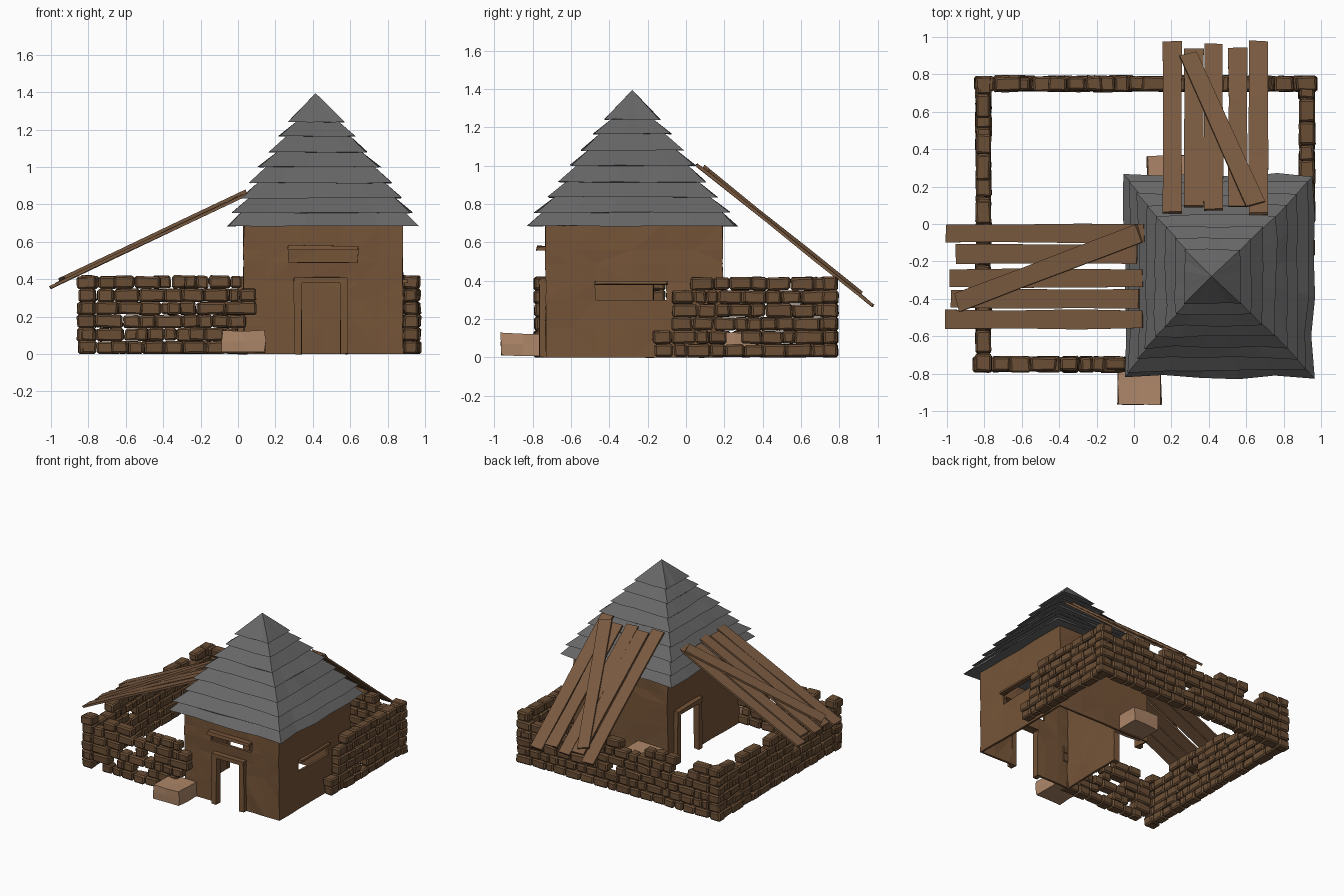
import bpy, bmesh, math, random
from mathutils import Vector, Matrix, noise

random.seed(4)
if "Cube" in bpy.data.objects:
    bpy.data.objects.remove(bpy.data.objects["Cube"], do_unlink=True)


def material(name, rgb):
    m = bpy.data.materials.new(name)
    m.use_nodes = True
    m.diffuse_color = (*rgb, 1)
    bsdf = m.node_tree.nodes["Principled BSDF"]
    bsdf.inputs["Base Color"].default_value = (*rgb, 1)
    bsdf.inputs["Roughness"].default_value = 0.9
    return m


CLAY = material("clay_brown", (0.18, 0.09, 0.04))
STONE = material("stone_brown", (0.145, 0.077, 0.036))
PLANK = material("plank_brown", (0.19, 0.1, 0.05))
SLATE = material("slate_grey", (0.135, 0.135, 0.135))
CRATE = material("pale_wood", (0.42, 0.24, 0.14))


def finish(name, bm, mat, bevel=0):
    bmesh.ops.recalc_face_normals(bm, faces=bm.faces)
    me = bpy.data.meshes.new(name)
    bm.to_mesh(me)
    bm.free()
    me.materials.append(mat)
    ob = bpy.data.objects.new(name, me)
    bpy.context.collection.objects.link(ob)
    if bevel:
        mod = ob.modifiers.new("chipped_edges", 'BEVEL')
        mod.width, mod.segments = bevel, 1
    return ob


def rand(a):
    return random.uniform(-a, a)


def block(bm, lo, hi, jitter=0.0, cuts=0):
    """Box between two corners, with slightly irregular vertices."""
    lo, hi = Vector(lo), Vector(hi)
    mat = Matrix.Translation((lo + hi) / 2) @ Matrix.Diagonal((*(hi - lo), 1))
    verts = bmesh.ops.create_cube(bm, size=1, matrix=mat)["verts"]
    if cuts:
        edges = list({e for v in verts for e in v.link_edges})
        bmesh.ops.subdivide_edges(bm, edges=edges, cuts=cuts, use_grid_fill=True)
        verts = bm.verts
    for v in verts:
        v.co += Vector((rand(jitter), rand(jitter), rand(jitter)))


# Hut walls: grid panels with openings left out
X0, X1, Y0, Y1 = 0.03, 0.88, -0.73, 0.19
LEVELS = [0, 0.15, 0.30, 0.385, 0.49, 0.56, 0.70]


def wall(bm, place, cols, openings):
    for a, b in zip(cols, cols[1:]):
        for c, d in zip(LEVELS, LEVELS[1:]):
            u, w = (a + b) / 2, (c + d) / 2
            if any(o[0] < u < o[1] and o[2] < w < o[3] for o in openings):
                continue
            bm.faces.new([bm.verts.new(place(p, q)) for p, q in
                          ((a, c), (b, c), (b, d), (a, d))])


bm = bmesh.new()
wall(bm, lambda u, z: (u, Y0, z), [X0, 0.15, 0.27, 0.335, 0.55, 0.64, 0.76, X1],
     [(0.335, 0.55, 0, 0.385), (0.27, 0.64, 0.49, 0.56)])
wall(bm, lambda u, z: (X1, u, z), [Y0, -0.6, -0.47, -0.28, -0.1, 0.05, Y1],
     [(-0.47, -0.1, 0.30, 0.385)])
wall(bm, lambda u, z: (u, Y1, z), [X0, 0.24, 0.45, 0.67, X1], [])
wall(bm, lambda u, z: (X0, u, z), [Y0, -0.55, -0.38, -0.17, 0.07, Y1],
     [(-0.17, 0.07, 0, 0.385)])
bmesh.ops.remove_doubles(bm, verts=bm.verts, dist=0.0005)
for v in bm.verts:
    n = noise.noise_vector(v.co * 7) * 0.012
    v.co += Vector((n.x, n.y, 0))
bmesh.ops.triangulate(bm, faces=bm.faces)
hut = finish("hut_walls", bm, CLAY)
solid = hut.modifiers.new("thickness", 'SOLIDIFY')
solid.thickness, solid.offset = 0.018, -1

# Door frames, front and side, and window lintels
bm = bmesh.new()
for a, b in ((0.30, 0.34), (0.545, 0.585)):
    block(bm, (a, Y0 - 0.035, 0), (b, Y0 + 0.02, 0.385), 0.003)
block(bm, (0.30, Y0 - 0.04, 0.38), (0.585, Y0 + 0.02, 0.412), 0.003)
for a, b in ((-0.21, -0.17), (0.07, 0.11)):
    block(bm, (X0 - 0.03, a, 0), (X0 + 0.02, b, 0.385), 0.003)
block(bm, (X0 - 0.035, -0.21, 0.38), (X0 + 0.02, 0.11, 0.412), 0.003)
finish("door_frames", bm, CLAY)
bm = bmesh.new()
block(bm, (0.265, Y0 - 0.05, 0.558), (0.64, Y0 + 0.01, 0.58), 0.004)
block(bm, (X1 - 0.01, -0.475, 0.38), (X1 + 0.025, -0.1, 0.397), 0.004)
finish("window_lintels", bm, CLAY)


# Roof: stacked flaring tile courses on a square plan
def ring(bm, cx, cy, hx, hy, z, wobble, seg=5):
    corners = [(-1, -1), (1, -1), (1, 1), (-1, 1)]
    verts = []
    for i, (ax, ay) in enumerate(corners):
        bx, by = corners[(i + 1) % 4]
        for k in range(seg):
            t = k / seg
            s = 1 + rand(wobble)
            verts.append(bm.verts.new((cx + hx * s * (ax + (bx - ax) * t),
                                       cy + hy * s * (ay + (by - ay) * t),
                                       z + rand(wobble * 0.12))))
    return verts


def bridge(bm, a, b):
    for i in range(len(a)):
        j = (i + 1) % len(a)
        bm.faces.new((a[i], a[j], b[j], b[i]))


bm = bmesh.new()
heights = [0.685, 0.755, 0.835, 0.915, 1.0, 1.08, 1.165, 1.24]
half_x = [0.505, 0.475, 0.425, 0.375, 0.325, 0.26, 0.205, 0.15]
half_y = [0.54, 0.505, 0.44, 0.38, 0.325, 0.265, 0.205, 0.145]
for i, z in enumerate(heights):
    shift = 0.035 * (1 - i / 7)
    low = ring(bm, 0.42 + shift, -0.28, half_x[i], half_y[i], z, 0.025)
    bm.faces.new(low[::-1])
    if i < 7:
        top = ring(bm, 0.42 + shift, -0.28, half_x[i + 1] - 0.04,
                   half_y[i + 1] - 0.04, heights[i + 1] + 0.006, 0)
        bridge(bm, low, top)
        bm.faces.new(top)
    else:
        tip = bm.verts.new((0.415, -0.28, 1.395))
        for k in range(len(low)):
            bm.faces.new((low[k], low[(k + 1) % len(low)], tip))
finish("tiled_roof", bm, SLATE)


# Ruined stone walls: six courses, with gaps listed as (course, from, to)
def stone_wall(name, place, start, end, gaps, row_ends=None):
    bm = bmesh.new()
    for row in range(6):
        z = row * 0.07
        stop = row_ends[row] if row_ends else end
        u = start + rand(0.006)
        first = True
        while u < stop - 0.03:
            length = 0.1 if first else random.uniform(0.06, 0.15)
            if stop - u - length < 0.05:
                length = stop - u
            mid = u + length / 2
            if not any(g[0] == row and g[1] < mid < g[2] for g in gaps):
                depth = random.uniform(0.034, 0.044)
                a = place(u + 0.002, -depth, z + 0.001)
                b = place(u + length - 0.002, depth, z + 0.068)
                block(bm, [min(p) for p in zip(a, b)], [max(p) for p in zip(a, b)], 0.005)
            u += length
            first = False
    for v in bm.verts:
        v.co.z = max(v.co.z, 0)
    return finish(name, bm, STONE, 0.01)


stone_wall("front_stone_wall", lambda u, w, z: (u, -0.75 + w, z), -0.86, 0.06,
           [(0, -0.75, -0.64), (1, -0.6, -0.52), (1, -0.4, -0.32), (3, -0.5, -0.42),
            (3, -0.33, -0.25), (5, -0.76, -0.62), (5, -0.41, -0.27)],
           [0.06, 0.0, 0.04, 0.1, 0.1, 0.02])
stone_wall("right_stone_wall", lambda u, w, z: (0.925 + w, u, z), -0.17, 0.79,
           [(5, -0.2, 0.04), (5, 0.3, 0.37), (4, -0.2, -0.1), (3, -0.2, -0.02),
            (2, -0.2, -0.1), (1, 0.24, 0.3), (3, 0.52, 0.58)])
stone_wall("back_stone_wall", lambda u, w, z: (u, 0.75 + w, z), -0.85, 0.98,
           [(5, -0.62, -0.45), (5, -0.2, 0.0), (5, 0.4, 0.52), (4, -0.56, -0.48),
            (2, 0.1, 0.18), (5, 0.75, 0.86)])
stone_wall("left_stone_wall", lambda u, w, z: (-0.805 + w, u, z), -0.79, 0.79,
           [(5, -0.68, -0.55), (5, 0.1, 0.24), (5, 0.48, 0.6), (3, -0.3, -0.22),
            (1, 0.3, 0.38), (4, 0.12, 0.2)])


# Leaning planks, laid between two points on a slope
def plank(name, a, b, across, width=0.1):
    a, b, across = Vector(a), Vector(b), Vector(across)
    along = b - a
    side = (across - across.project(along)).normalized()
    up = along.normalized().cross(side)
    if up.z < 0:
        up = -up
    bm = bmesh.new()
    rings = []
    for t in (0, 0.33, 0.67, 1):
        c = a + along * t + up * rand(0.003)
        w = width / 2 + rand(0.004)
        rings.append([bm.verts.new(c + side * s * w + up * h + along * rand(0.004))
                      for s, h in ((-1, 0), (1, 0), (1, 0.016), (-1, 0.016))])
    for p, q in zip(rings, rings[1:]):
        bridge(bm, p, q)
    bm.faces.new(rings[0])
    bm.faces.new(rings[-1])
    finish(name, bm, PLANK)


def left_z(x):
    return 0.35 + 0.475 * (x + 1)


def back_z(y):
    return 1.0 - 0.8 * (y - 0.05)


for i, (y, x0, x1) in enumerate([(-0.05, -1, 0.06), (-0.16, -0.95, 0.02), (-0.29, -0.98, 0.05),
                                 (-0.4, -0.97, 0.03), (-0.51, -1, 0.05)]):
    plank(f"left_plank_{i + 1}", (x0, y, left_z(x0)), (x1, y, left_z(x1)), (0, 1, 0))
plank("left_cross_plank", (-0.94, -0.42, left_z(-0.94) + 0.018),
      (0.03, -0.05, left_z(0.03) + 0.018), (0, 1, 0))
for i, (x, y0, y1) in enumerate([(0.205, 0.06, 0.97), (0.32, 0.09, 0.93), (0.425, 0.07, 0.955),
                                 (0.555, 0.09, 0.93), (0.665, 0.05, 0.97)]):
    plank(f"back_plank_{i + 1}", (x, y0, back_z(y0)), (x, y1, back_z(y1)), (1, 0, 0))
plank("back_cross_plank", (0.65, 0.1, back_z(0.1) + 0.018),
      (0.29, 0.9, back_z(0.9) + 0.018), (1, 0, 0))

# Wooden crates
for name, x, y in (("front_crate", 0.03, -0.85), ("back_crate", 0.185, 0.25)):
    bm = bmesh.new()
    block(bm, (x - 0.115, y - 0.115, 0.01), (x + 0.115, y + 0.115, 0.125), 0.005, cuts=1)
    finish(name, bm, CRATE)
